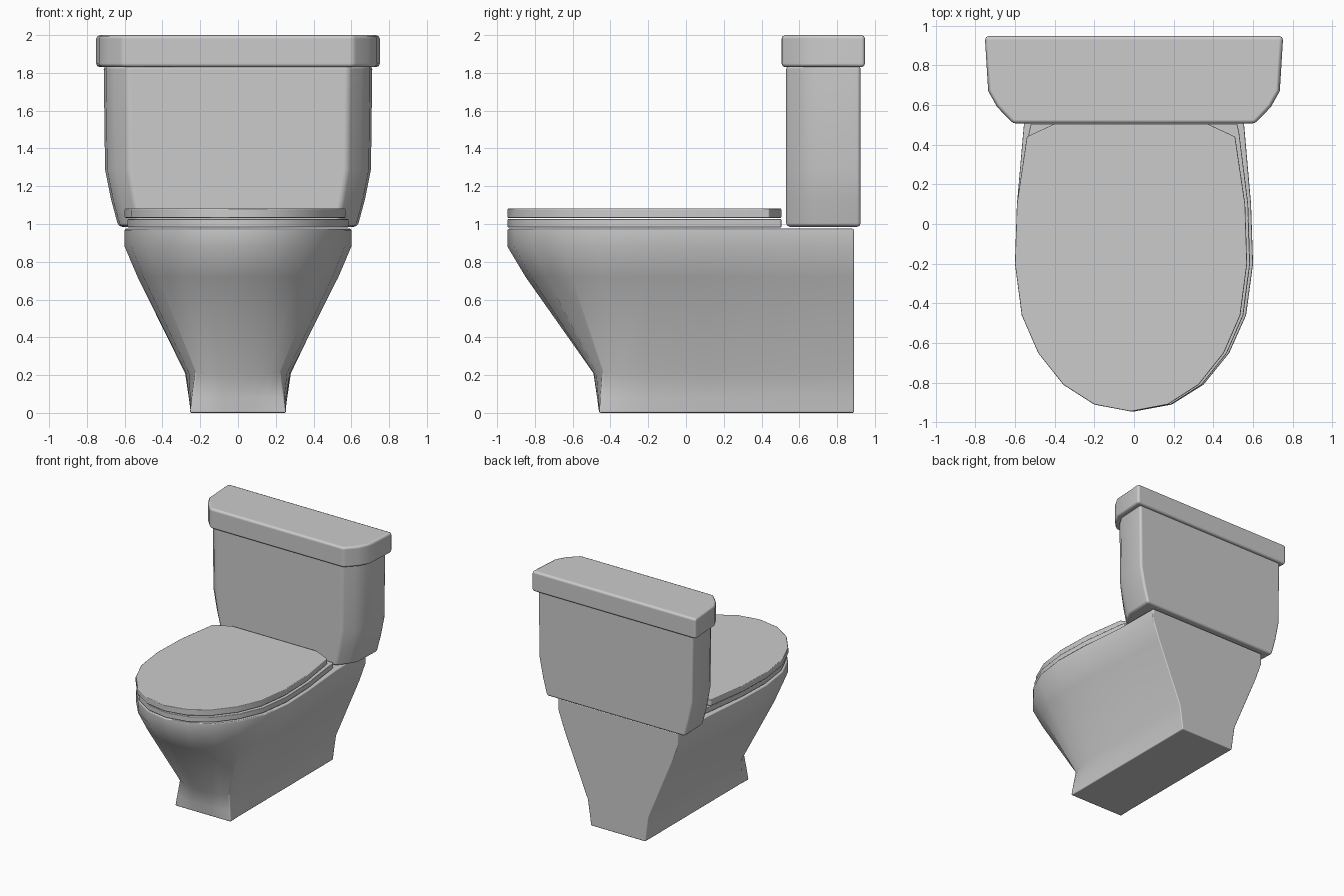
import bpy, bmesh

if "Cube" in bpy.data.objects:
    bpy.data.objects.remove(bpy.data.objects["Cube"])


def loft(name, rings, bevel=0.0, segments=2):
    """Skin a stack of (half outline, z, x shift); half outlines are mirrored in x."""
    bm = bmesh.new()
    loops = []
    for half, z, shift in rings:
        left = [(-x, y) for x, y in reversed(half) if x > 0]
        loops.append([bm.verts.new((x + shift, y, z)) for x, y in list(half) + left])
    n = len(loops[0])
    for a, b in zip(loops, loops[1:]):
        for i in range(n):
            j = (i + 1) % n
            bm.faces.new((a[i], a[j], b[j], b[i]))
    bm.faces.new(loops[0][::-1])
    bm.faces.new(loops[-1])
    bmesh.ops.recalc_face_normals(bm, faces=bm.faces)
    mesh = bpy.data.meshes.new(name)
    bm.to_mesh(mesh)
    bm.free()
    ob = bpy.data.objects.new(name, mesh)
    bpy.context.collection.objects.link(ob)
    bpy.ops.object.select_all(action='DESELECT')
    ob.select_set(True)
    bpy.context.view_layer.objects.active = ob
    bpy.ops.object.shade_smooth_by_angle(angle=0.7)
    if bevel:
        mod = ob.modifiers.new("soft_edges", 'BEVEL')
        mod.width = bevel
        mod.segments = segments
        mod.limit_method = 'ANGLE'
        mod.angle_limit = 0.75
        mod.harden_normals = True
    return ob


def mix(a, b, t):
    return [(p[0] + (q[0] - p[0]) * t, p[1] + (q[1] - p[1]) * t) for p, q in zip(a, b)]


def scale_x(half, s):
    return [(x * s, y) for x, y in half]


# Pedestal bowl: square foot, rounded neck, wide egg-shaped rim
foot = [(0, -.46), (.08, -.46), (.16, -.46), (.255, -.46), (.25, -.36),
        (.25, -.2), (.25, .1), (.25, .5), (.25, .89)]
neck = [(0, -.49), (.09, -.488), (.165, -.475), (.225, -.44), (.26, -.36),
        (.275, -.2), (.28, .1), (.28, .5), (.28, .89)]
rim = [(0, -.945), (.19, -.91), (.35, -.81), (.48, -.65), (.565, -.46),
       (.60, -.2), (.59, .1), (.555, .5), (.55, .89)]
loft("bowl", [(foot, 0, 0), (mix(foot, neck, .35), .08, 0), (neck, .21, 0),
              (mix(neck, rim, .79), .72, 0), (rim, .88, 0), (rim, .975, 0)], .008)

# Seat ring and closed cover, both following the rim
front = rim[:7]
seat = scale_x(front, .975) + [(.53, .46), (.52, .505)]
cover = scale_x(front, .975) + [(.525, .44), (.385, .505)]
loft("seat", [(seat, .982, 0), (seat, 1.026, 0)], .005)
loft("seat_cover", [(cover, 1.032, -.015), (cover, 1.082, -.015)], .006)

# Tank: chamfered front corners, tapering toward the bottom
tank = [(0, .53), (.585, .53), (.655, .605), (.70, .68), (.712, .925)]
loft("tank", [(scale_x(tank, .89), .985, 0), (scale_x(tank, .945), 1.13, 0),
              (scale_x(tank, .99), 1.29, 0), (tank, 1.84, 0)], .02)

# Tank lid
lid = [(0, .506), (.61, .506), (.69, .59), (.735, .67), (.752, .948)]
loft("tank_lid", [(lid, 1.83, 0), (lid, 2.0, 0)], .02)
